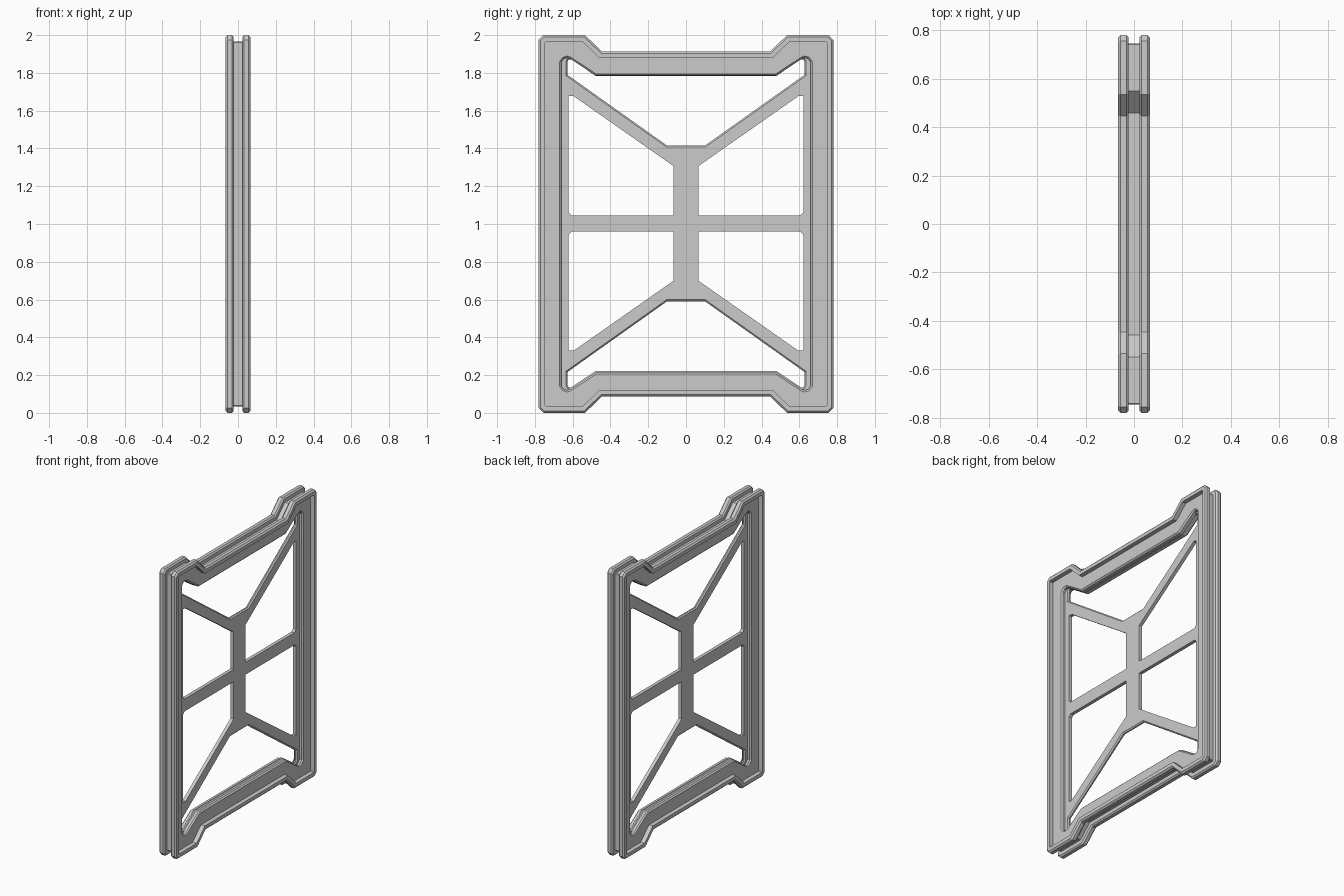
import bpy, bmesh
from mathutils import Vector

if "Cube" in bpy.data.objects:
    bpy.data.objects.remove(bpy.data.objects["Cube"])

MID = 1.0  # height of the horizontal symmetry line

grey = bpy.data.materials.new("neutral grey")
grey.diffuse_color = (0.6, 0.6, 0.6, 1)
grey.use_nodes = True
grey.node_tree.nodes["Principled BSDF"].inputs["Base Color"].default_value = grey.diffuse_color


def four_way(quarter):
    """Mirror the upper right quarter of a loop (relative to MID) into a closed loop."""
    half = quarter + [(y, -z) for y, z in reversed(quarter)]
    full = half + [(-y, -z) for y, z in half]
    return [(y, z + MID) for y, z in full]


def two_way(half):
    """Mirror the right half of a loop across y = 0."""
    return half + [(-y, z) for y, z in reversed(half)]


def flip(pts, sy, sz):
    return [(sy * y, z if sz > 0 else 2.006 - z) for y, z in pts]


def oriented(pts, ccw):
    area = sum(a[0] * b[1] - b[0] * a[1] for a, b in zip(pts, pts[1:] + pts[:1]))
    return pts if (area > 0) == ccw else pts[::-1]


def inset(pts, d):
    """Move a loop by d towards its left side, with mitred corners."""
    out = []
    for i, p in enumerate(pts):
        p, a, b = Vector(p), Vector(pts[i - 1]), Vector(pts[(i + 1) % len(pts)])
        u, v = (p - a).normalized(), (b - p).normalized()
        n, m = Vector((-u.y, u.x)), Vector((-v.y, v.x))
        out.append(tuple(p + (n + m) * d / (1 + n.dot(m))))
    return out


def slab(name, loops):
    """Plate in the yz plane; loops = (points, edge profile), the outline first, then holes.
    A profile lists (x, inset) for the right half and is mirrored to the left."""
    bm = bmesh.new()
    caps = ([], [])
    for k, (pts, profile) in enumerate(loops):
        pts = oriented(pts, k == 0)
        n = len(pts)
        steps = [(-x, d) for x, d in profile] + profile[::-1]
        rings = [[bm.verts.new((x, y, z)) for y, z in inset(pts, d)] for x, d in steps]
        for r, s in zip(rings, rings[1:]):
            for i in range(n):
                j = (i + 1) % n
                bm.faces.new((r[i], r[j], s[j], s[i]))
        for cap, ring in zip(caps, (rings[0], rings[-1])):
            cap += [bm.edges.get((ring[i], ring[(i + 1) % n])) for i in range(n)]
    for cap in caps:
        bmesh.ops.triangle_fill(bm, edges=cap, use_beauty=True, normal=(1, 0, 0))
    bmesh.ops.recalc_face_normals(bm, faces=bm.faces[:])
    mesh = bpy.data.meshes.new(name)
    bm.to_mesh(mesh)
    bm.free()
    mesh.materials.append(grey)
    ob = bpy.data.objects.new(name, mesh)
    bpy.context.collection.objects.link(ob)


# Frame: raised rims on both sides of an outer groove, with a recessed inner band
outline = four_way([(0.445, 0.913), (0.535, 1.0), (0.755, 1.0), (0.78, 0.975)])
opening = four_way([(0.478, 0.785), (0.612, 0.874), (0.628, 0.88),
                    (0.647, 0.875), (0.66, 0.857)])
FACE = 0.036
rim = [(FACE, 0.034), (0.066, 0.034), (0.066, 0.01), (0.056, 0.0),
       (0.032, 0.0), (0.023, 0.009), (0.023, 0.034)]
lip = [(FACE, 0.009), (FACE - 0.009, 0.0)]
slab("frame", [(outline, rim), (opening, lip)])

# Thin lattice panel of struts set into the opening
end_hole = two_way([(0.1, 1.415), (0.628, 1.79), (0.628, 1.858), (0.622, 1.87),
                    (0.608, 1.871), (0.478, 1.784)])
side_hole = [(0.065, 1.046), (0.605, 1.046), (0.621, 1.062), (0.621, 1.677),
             (0.595, 1.677), (0.065, 1.306)]
bevelled, square = [(0.012, 0.008), (0.004, 0.0)], [(0.012, 0.0)]
holes = [(flip(end_hole, 1, sz), bevelled) for sz in (1, -1)]
holes += [(flip(side_hole, sy, sz), square) for sy in (1, -1) for sz in (1, -1)]
slab("lattice_panel", [(inset(oriented(opening, True), -0.015), square)] + holes)
